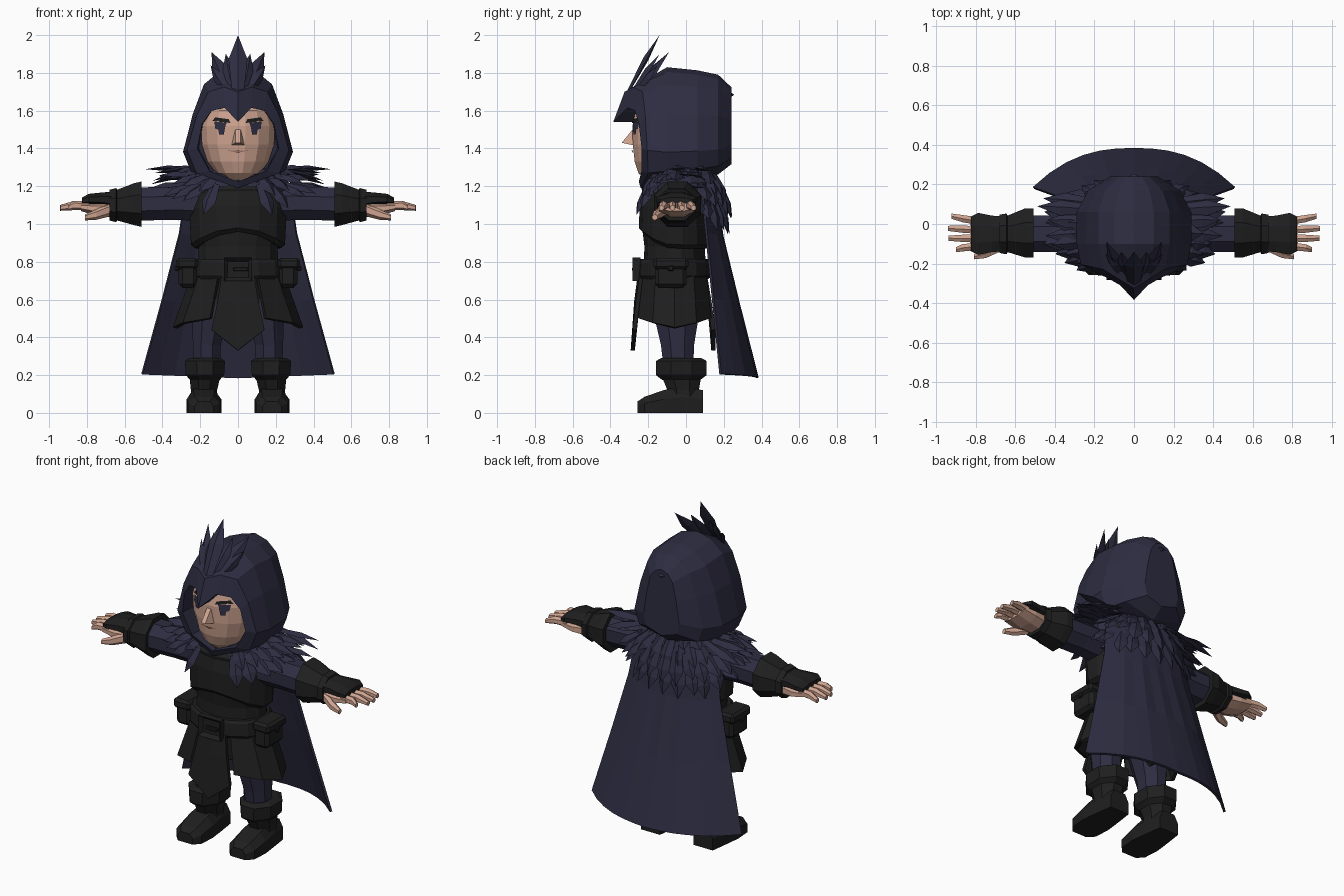
import bpy, bmesh, math, random
from mathutils import Vector

if "Cube" in bpy.data.objects:
    bpy.data.objects.remove(bpy.data.objects["Cube"])

random.seed(4)


def material(name, rgb):
    m = bpy.data.materials.new(name)
    m.diffuse_color = (*rgb, 1)
    m.use_nodes = True
    m.node_tree.nodes["Principled BSDF"].inputs["Base Color"].default_value = m.diffuse_color
    return m


NAVY = material("navy cloth", (0.027, 0.026, 0.054))
BLACK = material("black leather", (0.0135, 0.0135, 0.0135))
SKIN = material("skin", (0.62, 0.37, 0.28))
LIP = material("lip brown", (0.33, 0.17, 0.13))


def finish(name, bm, mat):
    bmesh.ops.recalc_face_normals(bm, faces=bm.faces)
    me = bpy.data.meshes.new(name)
    bm.to_mesh(me)
    bm.free()
    me.materials.append(mat)
    ob = bpy.data.objects.new(name, me)
    bpy.context.collection.objects.link(ob)
    return ob


def mesh(name, verts, faces, mat):
    bm = bmesh.new()
    vs = [bm.verts.new(v) for v in verts]
    for f in faces:
        bm.faces.new([vs[i] for i in f])
    return finish(name, bm, mat)


def loft(name, rings, mat):
    """Closed skin through rings of equal point count, capped at both ends."""
    n = len(rings[0])
    faces = [(r * n + i, r * n + (i + 1) % n, (r + 1) * n + (i + 1) % n, (r + 1) * n + i)
             for r in range(len(rings) - 1) for i in range(n)]
    faces += [tuple(range(n)), tuple(range((len(rings) - 1) * n, len(rings) * n))]
    return mesh(name, [p for r in rings for p in r], faces, mat)


def circle(n):
    return [2 * math.pi * (i + 0.5) / n for i in range(n)]


def column(name, rings, mat, n=12):
    """Upright loft; rings are (z, cx, cy, rx, ry)."""
    return loft(name, [[(cx + rx * math.cos(a), cy + ry * math.sin(a), z) for a in circle(n)]
                       for z, cx, cy, rx, ry in rings], mat)


def limb(name, rings, mat, s, n=8):
    """Sideways loft; rings are (x, cy, cz, ry, rz)."""
    return loft(name, [[(s * x, cy + ry * math.cos(a), cz + rz * math.sin(a)) for a in circle(n)]
                       for x, cy, cz, ry, rz in rings], mat)


def sheet(name, rows, mat, thick):
    """Open grid of points given some thickness."""
    n = len(rows[0])
    faces = [(r * n + i, r * n + i + 1, (r + 1) * n + i + 1, (r + 1) * n + i)
             for r in range(len(rows) - 1) for i in range(n - 1)]
    ob = mesh(name, [p for r in rows for p in r], faces, mat)
    mod = ob.modifiers.new("thickness", 'SOLIDIFY')
    mod.thickness, mod.offset = thick, 0
    return ob


def box(name, c, size, mat, bevel=0.012):
    bm = bmesh.new()
    bmesh.ops.create_cube(bm, size=1)
    for v in bm.verts:
        v.co = Vector([c[i] + v.co[i] * size[i] for i in range(3)])
    ob = finish(name, bm, mat)
    if bevel:
        ob.modifiers.new("bevel", 'BEVEL').width = bevel
    return ob


def feather(verts, faces, base, tip, w, normal):
    base, tip = Vector(base), Vector(tip)
    d = tip - base
    side = d.cross(Vector(normal)).normalized() * w / 2
    up = side.cross(d).normalized()
    k = len(verts)
    m = base + d * 0.6
    verts += [base + side * 0.6, m + side, tip, m - side, base - side * 0.6,
              base + up * 0.012, m + up * 0.02, m - up * 0.01]
    for f in ((0, 1, 6, 5), (1, 2, 6), (2, 3, 6), (3, 4, 5, 6),
              (1, 0, 7), (2, 1, 7), (3, 2, 7), (4, 3, 7), (0, 5, 4, 7)):
        faces.append([k + i for i in f])


# Hood: half outlines (x, y, z) from crown to chin, lofted front to back
def loop(half):
    return half + [(-x, y, z) for x, y, z in half[-2:0:-1]]


lip = [(0, -.385, 1.54), (.07, -.31, 1.615), (.14, -.27, 1.60), (.19, -.25, 1.53),
       (.215, -.235, 1.40), (.15, -.235, 1.28), (0, -.25, 1.225)]
rim = [(0, -.325, 1.70), (.075, -.28, 1.725), (.155, -.23, 1.70), (.22, -.215, 1.57),
       (.27, -.205, 1.39), (.22, -.20, 1.27), (0, -.24, 1.19)]
mid = [(0, 1.83), (.10, 1.805), (.18, 1.74), (.24, 1.58), (.29, 1.38), (.25, 1.28), (0, 1.23)]
inner = [(x * .97, y + .12, z) for x, y, z in lip]
back = [[(x * sx, y, 1.5 + (z - 1.5) * sz) for x, z in mid]
        for y, sx, sz in ((-.10, 1, 1), (.06, 1, .95), (.17, .8, .88), (.24, .42, .68))]
loft("hood", [loop(r) for r in [inner, lip, rim] + back], NAVY)
mesh("hood_fold", [(-.14, .17, 1.71), (.14, .17, 1.71), (0, .13, 1.77), (0, .255, 1.685),
                   (0, .19, 1.63)], [(0, 3, 2), (3, 1, 2), (0, 4, 3), (4, 1, 3), (0, 2, 1, 4)], NAVY)

# Plume above the brow
V, F = [], []
feather(V, F, (0, -.31, 1.68), (0, -.14, 2.0), .10, (0, -1, .5))
for s in (1, -1):
    feather(V, F, (s * .02, -.29, 1.68), (s * .065, -.14, 1.90), .08, (s * .3, -1, .5))
    feather(V, F, (s * .04, -.27, 1.69), (s * .14, -.09, 1.91), .085, (s * .5, -1, .5))
    feather(V, F, (s * .05, -.27, 1.69), (s * .145, -.15, 1.84), .06, (s * .7, -1, .5))
mesh("plume", V, F, NAVY)

# Head
head_rings = [(1.22, .06, .10), (1.27, .12, .155), (1.33, .165, .175), (1.42, .195, .185),
              (1.52, .20, .187), (1.60, .18, .17), (1.68, .10, .08)]
column("head", [(z, 0, -.10, rx, ry) for z, rx, ry in head_rings], SKIN, 16)


def face_y(x, z):
    for (z0, a0, b0), (z1, a1, b1) in zip(head_rings, head_rings[1:]):
        if z0 <= z <= z1:
            t = (z - z0) / (z1 - z0)
            a, b = a0 + (a1 - a0) * t, b0 + (b1 - b0) * t
            return -.10 - b * math.sqrt(max(0, 1 - (x / a) ** 2))


def face_plate(name, pts, mat):
    mesh(name, [(x, face_y(x, z) - .006, z) for x, z in pts], [range(len(pts))], mat)


mesh("nose", [(-.014, -.275, 1.51), (.014, -.275, 1.51), (-.038, -.27, 1.415), (.038, -.27, 1.415),
              (-.014, -.34, 1.43), (.014, -.34, 1.43)],
     [(0, 1, 5, 4), (0, 4, 2), (1, 3, 5), (2, 4, 5, 3), (0, 2, 3, 1)], SKIN)
face_plate("mouth", [(-.055, 1.388), (0, 1.377), (.055, 1.388), (0, 1.389)], LIP)
for s in (1, -1):
    face_plate("brow", [(s * .04, 1.535), (s * .135, 1.545), (s * .12, 1.565), (s * .05, 1.555)], BLACK)
    face_plate("eye_paint", [(s * .06, 1.538), (s * .125, 1.54), (s * .12, 1.505), (s * .105, 1.50),
                             (s * .10, 1.475), (s * .075, 1.475), (s * .07, 1.505)], NAVY)

# Feather collar over a mantle
column("mantle", [(1.05, 0, -.02, .27, .17), (1.2, 0, -.02, .30, .18), (1.29, 0, -.02, .2, .14)], NAVY)
V, F = [], []
layers = [(.20, .13, 1.29, .35, .20, 1.29, 1.19, 1.20, 22), (.24, .17, 1.26, .42, .24, 1.25, 1.12, 1.12, 26),
          (.29, .20, 1.21, .47, .265, 1.19, 1.05, 1.03, 30), (.29, .19, 1.14, .40, .25, 1.08, 1.0, .92, 26)]
for k, (bx, by, bz, tx, ty, zs, zf, zb, n) in enumerate(layers):
    for a in circle(n):
        c, q = math.cos(a), math.sin(a)
        if (k and q < -.93) or (k == 3 and q < .3):
            continue
        j = random.uniform(-.03, .03)
        tip_z = zs + ((zb if q > 0 else zf) - zs) * q * q + j
        feather(V, F, (bx * c, -.02 + by * q, bz), ((tx + j) * c, -.02 + ty * q, tip_z),
                .085, (c, q, .9))
for s in (1, -1):
    for y, x, z in ((.09, .49, 1.29), (.02, .44, 1.27), (.13, .46, 1.21), (-.06, .45, 1.23)):
        feather(V, F, (s * .2, y * .8, 1.29), (s * x, y, z), .08, (0, .2, 1))
mesh("feather_collar", V, F, NAVY)

# Torso, chest plate and belt
column("torso", [(.55, 0, -.06, .19, .14), (.75, 0, -.06, .22, .165), (.88, 0, -.06, .215, .16),
                 (1.0, 0, -.06, .245, .175), (1.18, 0, -.06, .22, .165), (1.25, 0, -.06, .14, .1)], BLACK, 14)
loft("chest_plate", [[(rx * math.cos(a), -.06 + ry * math.sin(a),
                       z + lift * max(0, -math.sin(a)) ** 2) for a in circle(14)]
                     for z, rx, ry, lift in ((.87, .23, .17, .09), (.89, .255, .19, .09),
                                             (1.08, .265, .185, .02), (1.17, .23, .17, 0))], BLACK)
column("belt", [(.71, 0, -.065, .245, .185), (.725, 0, -.065, .255, .195),
                (.80, 0, -.065, .25, .19), (.815, 0, -.065, .235, .18)], BLACK, 14)
bm = bmesh.new()
bmesh.ops.create_cube(bm, size=1)
for v in bm.verts:
    v.co = Vector((v.co.x * .15, -.262 + v.co.y * .04, .76 + v.co.z * .125))
bm.normal_update()
front = [f for f in bm.faces if f.normal.y < -.9]
bmesh.ops.inset_region(bm, faces=front, thickness=.028, depth=-.022)
finish("buckle", bm, BLACK)
box("buckle_prong", (.015, -.275, .76), (.08, .02, .02), BLACK, .004)

# Hanging leather panels
for name, y0, y1 in (("front_tabard", -.235, -.272), ("back_tabard", .10, .145)):
    sheet(name, [[(-w, y, z), (0, y - .01 * (y < 0), zc), (w, y, z)] for w, z, zc, y in
                 ((.085, .73, .73, y0), (.105, .60, .59, (y0 + y1) / 2), (.14, .44, .33, y1))], BLACK, .022)
for s in (1, -1):
    rows = []
    for t in (0, .5, 1):
        rows.append([(s * (.235 + .10 * t) * math.cos(v * 1.13), -.06 + (.175 + .03 * t) * math.sin(v * 1.13),
                      .73 - t * (.28 - .05 * abs(v))) for v in (-1, -.5, 0, .5, 1)])
    sheet("side_panel", rows, BLACK, .022)
    box("pouch", (s * .265, -.08, .735), (.10, .17, .145), BLACK, .02)
    box("pouch_flap", (s * .27, -.08, .79), (.115, .185, .06), BLACK, .015)
    box("pouch_button", (s * .325, -.08, .765), (.02, .03, .03), BLACK, .006)

# Cape
U = [i / 6 - 1 for i in range(13)]
sheet("cape", [[(w * u, ye + (ym - ye) * (1 - abs(u) ** 2.5) + f * (-1) ** i, z - .02 * (1 - abs(u)))
                for i, u in enumerate(U)]
               for z, w, ye, ym, f in ((1.22, .27, .08, .15, 0), (.95, .31, .105, .19, .003),
                                       (.6, .40, .14, .275, .003), (.205, .508, .182, .378, 0))], NAVY, .014)

# Limbs, mirrored
for s in (1, -1):
    column("trouser_leg", [(.24, s * .165, -.04, .075, .085), (.36, s * .165, -.045, .08, .095),
                           (.50, s * .15, -.05, .10, .125), (.66, s * .12, -.06, .11, .13)], NAVY, 8)
    column("boot_shaft", [(.04, s * .18, -.01, .08, .09), (.12, s * .18, -.015, .075, .09),
                          (.20, s * .175, -.025, .09, .115)], BLACK, 8)
    column("boot_cuff", [(.175, s * .175, -.025, .085, .11), (.20, s * .175, -.025, .11, .145),
                         (.275, s * .175, -.025, .115, .145), (.29, s * .175, -.025, .09, .115)], BLACK, 8)
    loft("boot_foot", [[(s * .18 + k * w, y, h * g) for k, g in
                        ((-1, 0), (1, 0), (1, .6), (.6, 1), (-.6, 1), (-1, .6))]
                       for y, w, h in ((.09, .065, .12), (-.02, .08, .14), (-.12, .092, .12),
                                       (-.22, .085, .085), (-.258, .05, .06))], BLACK)
    limb("sleeve", [(.2, -.05, 1.11, .10, .10), (.36, -.05, 1.11, .10, .095), (.54, -.05, 1.105, .10, .095)],
         NAVY, s)
    limb("gauntlet", [(.515, -.045, 1.105, .10, .095), (.51, -.045, 1.105, .135, .13),
                      (.55, -.045, 1.105, .135, .12), (.64, -.05, 1.10, .10, .088),
                      (.645, -.05, 1.10, .112, .098), (.68, -.05, 1.10, .105, .088)], BLACK, s)
    limb("glove_back", [(.66, -.05, 1.125, .095, .05), (.72, -.05, 1.13, .10, .04),
                        (.79, -.05, 1.13, .115, .032), (.825, -.05, 1.12, .095, .022)], BLACK, s)
    limb("palm", [(.66, -.05, 1.08, .085, .05), (.75, -.05, 1.08, .10, .038), (.83, -.05, 1.09, .095, .024)],
         SKIN, s)
    for y0, y1, x in ((.015, .04, .925), (-.03, -.022, .943), (-.073, -.072, .94), (-.112, -.13, .90)):
        limb("finger", [(.79, y0, 1.097, .022, .025), (.87, (y0 + y1) / 2, 1.098, .021, .024),
                        (x, y1, 1.085, .015, .015)], SKIN, s, 6)
    limb("thumb", [(.68, -.115, 1.075, .03, .035), (.75, -.15, 1.05, .026, .028),
                   (.81, -.165, 1.035, .016, .016)], SKIN, s, 6)
